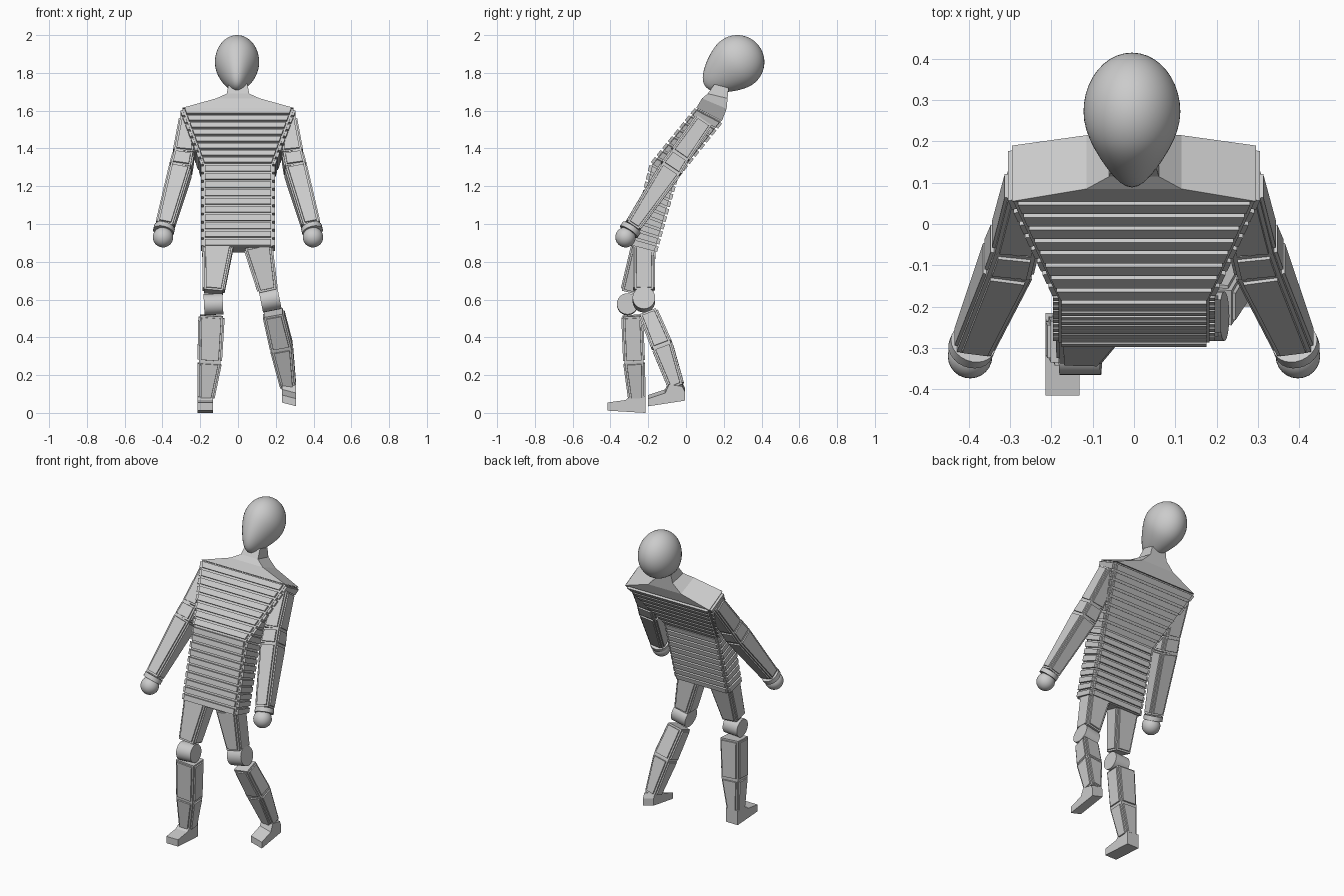
import bpy, bmesh, math
from mathutils import Vector as V

if "Cube" in bpy.data.objects:
    bpy.data.objects.remove(bpy.data.objects["Cube"])


def finish(bm, name, smooth=False):
    bmesh.ops.recalc_face_normals(bm, faces=bm.faces)
    me = bpy.data.meshes.new(name)
    bm.to_mesh(me)
    bm.free()
    ob = bpy.data.objects.new(name, me)
    bpy.context.collection.objects.link(ob)
    if smooth:
        bpy.ops.object.select_all(action='DESELECT')
        ob.select_set(True)
        bpy.context.view_layer.objects.active = ob
        bpy.ops.object.shade_smooth_by_angle(angle=math.radians(40))
    return ob


def loft(bm, rings):
    """Skin a list of equal point rings, capped at both ends; returns side faces."""
    vs = [[bm.verts.new(p) for p in r] for r in rings]
    n = len(vs[0])
    sides = [bm.faces.new((a[i], a[(i + 1) % n], b[(i + 1) % n], b[i]))
             for a, b in zip(vs, vs[1:]) for i in range(n)]
    bm.faces.new(vs[0][::-1])
    bm.faces.new(vs[-1])
    return sides


def limb(name, sections, border=0.014, raised=0.008):
    """Square tapered limb with a raised panel on every side face.
    sections: (centre, half width, half depth)"""
    axis = (V(sections[-1][0]) - V(sections[0][0])).normalized()
    ux = (V((1, 0, 0)) - axis * axis.x).normalized()
    uy = axis.cross(ux)
    rings = [[V(c) + ux * w * sx + uy * d * sy
              for sx, sy in ((-1, -1), (1, -1), (1, 1), (-1, 1))] for c, w, d in sections]
    bm = bmesh.new()
    sides = loft(bm, rings)
    bmesh.ops.recalc_face_normals(bm, faces=bm.faces)
    bmesh.ops.inset_individual(bm, faces=sides, thickness=border)
    bmesh.ops.inset_individual(bm, faces=sides, thickness=0.001, depth=raised)
    return finish(bm, name)


def disc(name, centre, axis, radius, length):
    bm = bmesh.new()
    bmesh.ops.create_cone(bm, cap_ends=True, segments=24, radius1=radius, radius2=radius, depth=length)
    ob = finish(bm, name, True)
    ob.rotation_euler = V(axis).to_track_quat('Z', 'Y').to_euler()
    ob.location = centre
    return ob


def ball(name, centre, radius):
    bm = bmesh.new()
    bmesh.ops.create_uvsphere(bm, u_segments=24, v_segments=16, radius=radius)
    ob = finish(bm, name, True)
    ob.location = centre
    return ob


def foot(name, x0, x1, profile, roll=0.0):
    bm = bmesh.new()
    loft(bm, [[(x, y, z + dz) for y, z in profile] for x, dz in ((x0, roll), (x1, 0))])
    return finish(bm, name)


def ring(x, front, back):
    return [V((-x, *front)), V((x, *front)), V((x, *back)), V((-x, *back))]


# Torso core: pelvis, waist, shoulders, leaning backwards
hips = ring(0.183, (-0.287, 0.88), (-0.167, 0.85))
waist = ring(0.183, (-0.18, 1.315), (-0.055, 1.245))
shoulders = ring(0.295, (0.06, 1.61), (0.185, 1.545))
bm = bmesh.new()
loft(bm, [hips, waist, shoulders])
finish(bm, "torso")

# Shoulder slope and neck
bm = bmesh.new()
loft(bm, [ring(0.295, (0.055, 1.615), (0.19, 1.545)),
          ring(0.115, (0.085, 1.665), (0.215, 1.61)),
          ring(0.06, (0.115, 1.69), (0.22, 1.665)),
          ring(0.05, (0.15, 1.74), (0.225, 1.72))])
finish(bm, "shoulders_and_neck")


# Horizontal slats on all four sides of the torso
def slats(name, low, high, count, depth=0.013):
    bm = bmesh.new()
    for i in range(4):
        a, b, c, d = low[i], low[(i + 1) % 4], high[(i + 1) % 4], high[i]
        out = (b - a).cross(d - a).normalized() * depth
        for k in range(count):
            quad = []
            for u, t in ((0.02, 0.14), (0.98, 0.14), (0.98, 0.86), (0.02, 0.86)):
                t = (k + t) / count
                quad.append(a.lerp(b, u).lerp(d.lerp(c, u), t))
            loft(bm, [[p - out * 0.2 for p in quad], [p + out for p in quad]])
    finish(bm, name)


slats("belly_slats", hips, waist, 10)
slats("chest_slats", waist, shoulders, 8)

# Head: sphere drawn out towards the chin
bm = bmesh.new()
bmesh.ops.create_uvsphere(bm, u_segments=40, v_segments=28, radius=1)
chin = V((0, -0.8, -0.6))
for v in bm.verts:
    n = v.co.normalized()
    w = max(0, n.dot(chin))
    p = n * 0.143 + chin * 0.07 * w ** 3
    v.co = V((p.x * 0.82 * (1 - 0.2 * w * w) - 0.005, p.y + 0.272, p.z + 1.857))
finish(bm, "head", True)

# Arms, cuffs and round hands
for s, side in ((-1, "right"), (1, "left")):
    limb(side + "_upper_arm", [((s * 0.262, 0.095, 1.545), 0.042, 0.045),
                               ((s * 0.288, -0.035, 1.36), 0.05, 0.05)])
    limb(side + "_elbow", [((s * 0.288, -0.035, 1.36), 0.05, 0.05),
                           ((s * 0.304, -0.085, 1.285), 0.053, 0.055)])
    limb(side + "_forearm", [((s * 0.304, -0.085, 1.285), 0.053, 0.055),
                             ((s * 0.388, -0.285, 0.985), 0.042, 0.036)])
    disc(side + "_cuff", (s * 0.392, -0.295, 0.97), (s * 0.22, -0.53, -0.8), 0.056, 0.028)
    ball(side + "_hand", (s * 0.397, -0.32, 0.93), 0.054)

# Standing leg
limb("right_thigh", [((-0.107, -0.23, 0.885), 0.075, 0.052),
                     ((-0.13, -0.295, 0.64), 0.05, 0.045)])
disc("right_knee", (-0.13, -0.31, 0.575), (1, 0, 0.05), 0.056, 0.1)
limb("right_shin", [((-0.14, -0.285, 0.515), 0.062, 0.05),
                    ((-0.15, -0.275, 0.27), 0.057, 0.05),
                    ((-0.17, -0.26, 0.07), 0.036, 0.038)])
foot("right_foot", -0.214, -0.132, [(-0.415, 0.012), (-0.215, 0.0), (-0.215, 0.09),
                                    (-0.3, 0.085), (-0.32, 0.068), (-0.415, 0.055)])

# Trailing leg
limb("left_thigh", [((0.105, -0.222, 0.885), 0.07, 0.052),
                    ((0.158, -0.223, 0.645), 0.046, 0.05)])
disc("left_knee", (0.17, -0.223, 0.6), (1, 0, 0.2), 0.06, 0.1)
limb("left_shin", [((0.187, -0.2, 0.53), 0.05, 0.045),
                   ((0.23, -0.125, 0.35), 0.053, 0.05),
                   ((0.267, -0.05, 0.135), 0.034, 0.036)])
foot("left_foot", 0.232, 0.308, [(-0.2, 0.035), (-0.005, 0.065), (-0.005, 0.11),
                                 (-0.02, 0.14), (-0.09, 0.15), (-0.11, 0.105), (-0.2, 0.075)], 0.02)
